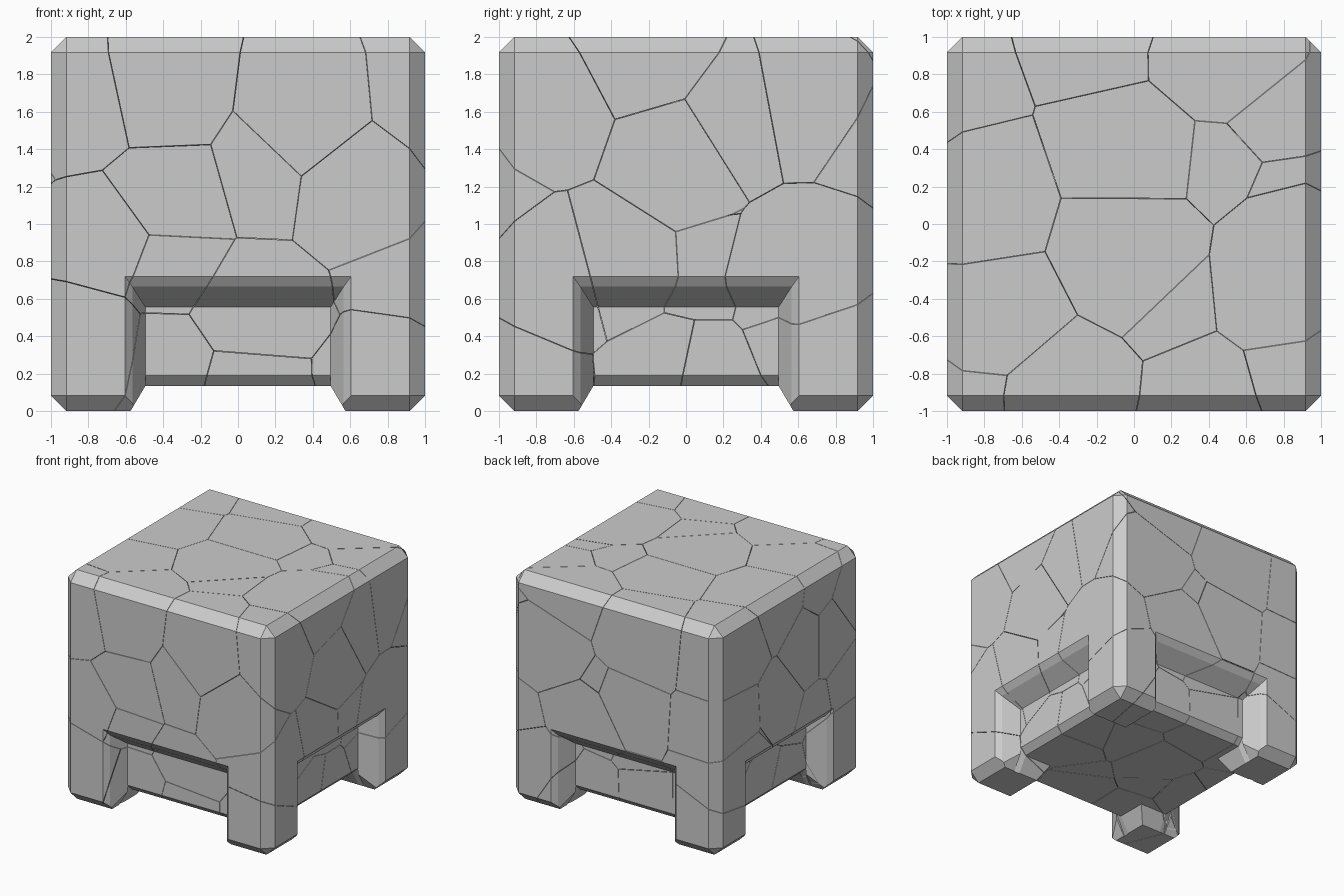
import bpy, bmesh, random
from mathutils import Vector

if "Cube" in bpy.data.objects:
    bpy.data.objects.remove(bpy.data.objects["Cube"])

random.seed(7)


def make_object(name, bm):
    bmesh.ops.recalc_face_normals(bm, faces=bm.faces)
    mesh = bpy.data.meshes.new(name)
    bm.to_mesh(mesh)
    bm.free()
    ob = bpy.data.objects.new(name, mesh)
    bpy.context.collection.objects.link(ob)
    return ob


def box(size, centre):
    bm = bmesh.new()
    bmesh.ops.create_cube(bm, size=size)
    bmesh.ops.translate(bm, verts=bm.verts, vec=centre)
    return bm


def loft(sections, turn):
    """Sections of (y, half width low, half width high, z low, z high), turned by 90 degree steps."""
    bm = bmesh.new()
    rings = []
    for y, w0, w1, z0, z1 in sections:
        ring = []
        for x, z in ((-w0, z0), (w0, z0), (w1, z1), (-w1, z1)):
            p = Vector((x, y, z))
            for _ in range(turn):
                p = Vector((-p.y, p.x, p.z))
            ring.append(bm.verts.new(p))
        rings.append(ring)
    for a, b in zip(rings, rings[1:]):
        for i in range(4):
            j = (i + 1) % 4
            bm.faces.new((a[i], a[j], b[j], b[i]))
    bm.faces.new(rings[0])
    bm.faces.new(rings[-1])
    return bm


def boolean(ob, cutter, operation):
    """Apply a boolean, store the result in ob and delete the cutter."""
    mod = ob.modifiers.new("cut", 'BOOLEAN')
    mod.operation, mod.solver, mod.object = operation, 'MANIFOLD', cutter
    cutter.hide_render = True
    bpy.context.view_layer.update()
    deps = bpy.context.evaluated_depsgraph_get()
    mesh = bpy.data.meshes.new_from_object(ob.evaluated_get(deps))
    ob.modifiers.clear()
    ob.data = mesh
    bpy.data.objects.remove(cutter)


# Chamfered block
bm = box(2, (0, 0, 1))
bmesh.ops.bevel(bm, geom=bm.edges[:], offset=0.083, segments=1, affect='EDGES')
block = make_object("stone_block", bm)

# Sloped recess on each side, leaving four legs
recess = [(-1.05, .655, .655, -.1, .788), (-1.0, .605, .605, -.1, .72),
          (-.96, .565, .565, -.1, .665), (-.815, .495, .495, -.1, .555)]
for turn in range(4):
    boolean(block, make_object("recess_cutter", loft(recess, turn)), 'DIFFERENCE')

# Hollow between the legs, with a chamfer along the lower edge of the core
hollow = [(y, .604, .495, -.05, h) for y, h in
          ((-1.1, .135), (-.8151, .135), (-.815, .19), (-.76, .135),
           (.76, .135), (.815, .19), (.8151, .135), (1.1, .135))]
for turn in range(2):
    boolean(block, make_object("hollow_cutter", loft(hollow, turn)), 'DIFFERENCE')

# Seed points for the cracked stone pieces
N = 4
seeds = []
for i in range(N ** 3):
    cell = (i % N, i // N % N, i // N ** 2)
    p = [(c + .5 + random.uniform(-.42, .42)) * 2 / N for c in cell]
    seeds.append(Vector((p[0] - 1, p[1] - 1, p[2])))

# Split the block into pieces with hairline cracks
GAP = 0.0015
for n, p in enumerate(seeds):
    bm = box(2.4, (0, 0, 1))
    for q in seeds:
        if q is p:
            continue
        d = (q - p).normalized()
        cut = bmesh.ops.bisect_plane(bm, geom=bm.verts[:] + bm.edges[:] + bm.faces[:],
                                     plane_co=(p + q) / 2 - d * GAP, plane_no=d,
                                     clear_outer=True)
        edges = [e for e in cut["geom_cut"] if isinstance(e, bmesh.types.BMEdge)]
        if edges:
            bmesh.ops.holes_fill(bm, edges=edges)
    piece = block.copy()
    piece.data = block.data.copy()
    piece.name = "stone_piece"
    bpy.context.collection.objects.link(piece)
    boolean(piece, make_object("piece_cell", bm), 'INTERSECT')
    if not piece.data.polygons:
        bpy.data.objects.remove(piece)
bpy.data.objects.remove(block)
